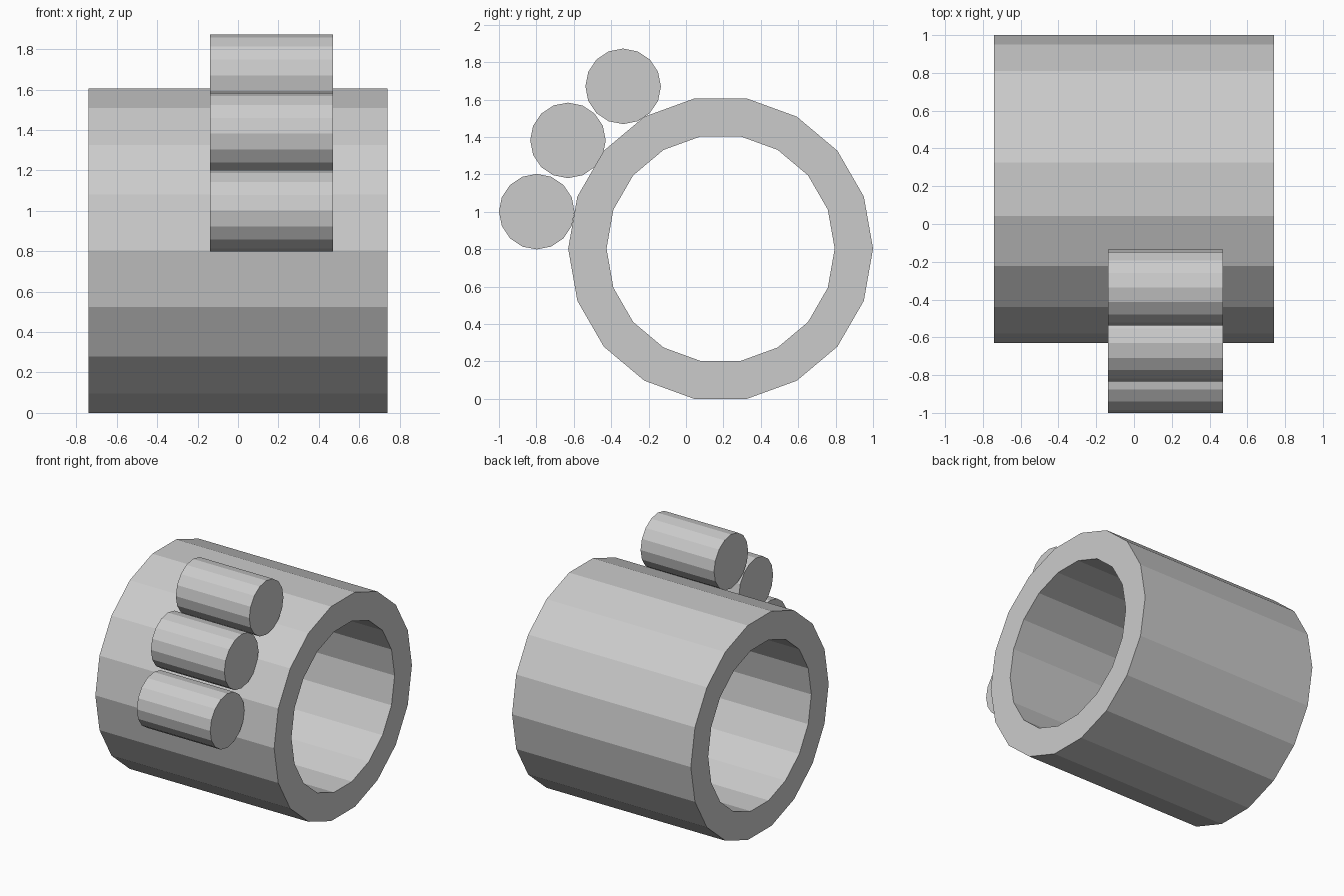
import bpy, bmesh
from math import cos, sin, tau

if "Cube" in bpy.data.objects:
    bpy.data.objects.remove(bpy.data.objects["Cube"])


def circle(bm, x, y, z, r, n):
    """Loop of vertices around an axis parallel to x."""
    return [bm.verts.new((x, y + r * cos(tau * i / n), z + r * sin(tau * i / n)))
            for i in range(n)]


def bridge(bm, a, b):
    n = len(a)
    for i in range(n):
        j = (i + 1) % n
        bm.faces.new((a[i], a[j], b[j], b[i]))


def finish(bm, name):
    bmesh.ops.recalc_face_normals(bm, faces=bm.faces)
    mesh = bpy.data.meshes.new(name)
    bm.to_mesh(mesh)
    bm.free()
    bpy.context.collection.objects.link(bpy.data.objects.new(name, mesh))


def make_tube(name, x0, x1, y, z, outer, inner, n):
    bm = bmesh.new()
    loops = [circle(bm, x, y, z, r, n)
             for x, r in ((x0, outer), (x1, outer), (x1, inner), (x0, inner))]
    for i in range(4):
        bridge(bm, loops[i], loops[(i + 1) % 4])
    finish(bm, name)


def make_roller(name, x0, x1, y, z, r, n):
    bm = bmesh.new()
    a, b = circle(bm, x0, y, z, r, n), circle(bm, x1, y, z, r, n)
    bridge(bm, a, b)
    bm.faces.new(a)
    bm.faces.new(b)
    finish(bm, name)


# Large open tube
make_tube("tube", -0.74, 0.74, 0.185, 0.803, 0.815, 0.61, 18)

# Three solid rollers resting along its front upper side
for name, y, z in (("lower_roller", -0.798, 1.001),
                   ("middle_roller", -0.631, 1.382),
                   ("upper_roller", -0.336, 1.671)):
    make_roller(name, -0.138, 0.47, y, z, 0.202, 16)
